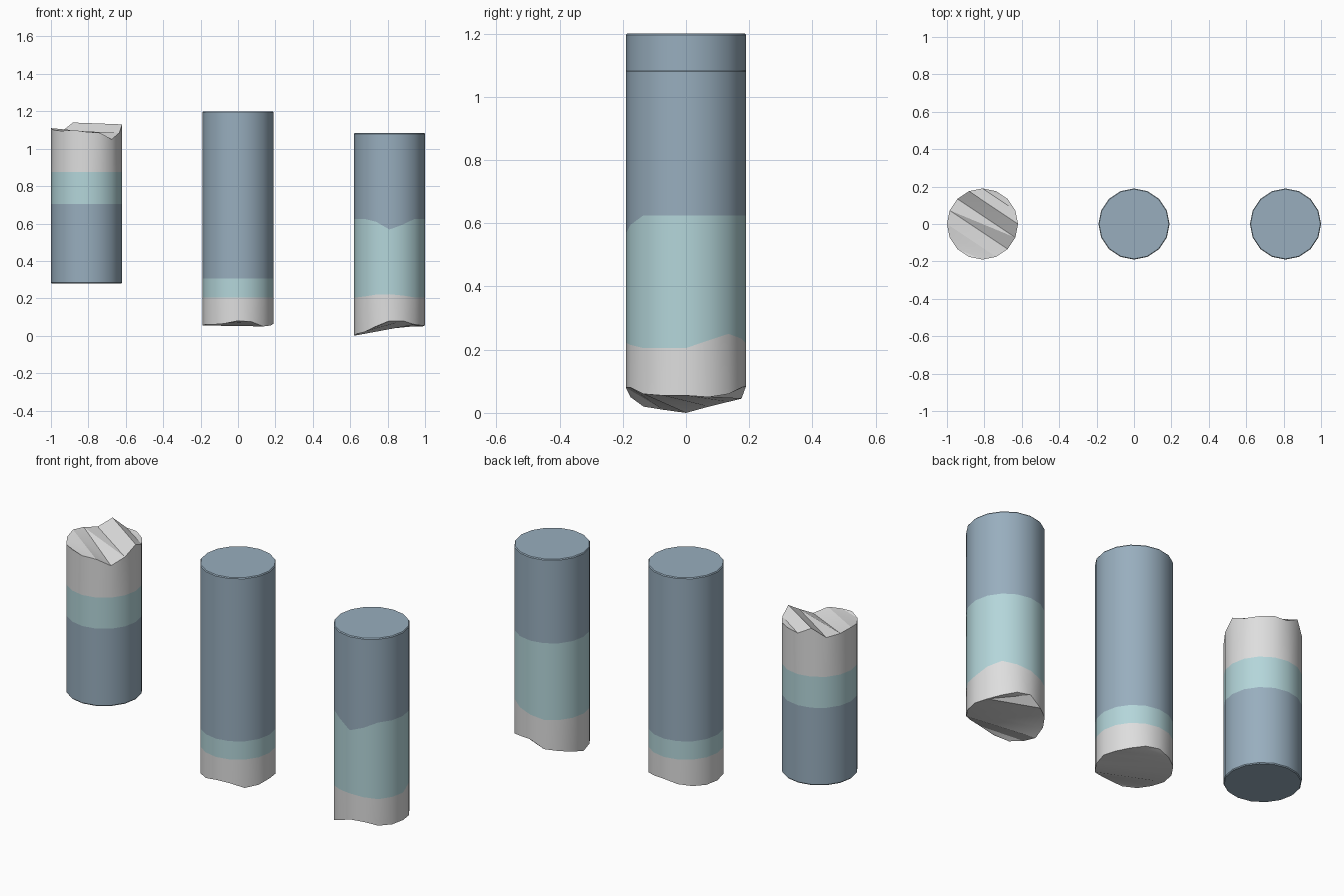
import bpy, bmesh, math

if "Cube" in bpy.data.objects:
    bpy.data.objects.remove(bpy.data.objects["Cube"])

N, R = 16, 0.19


def material(name, rgb):
    m = bpy.data.materials.new(name)
    m.diffuse_color = (*rgb, 1.0)
    m.use_nodes = True
    m.node_tree.nodes["Principled BSDF"].inputs["Base Color"].default_value = m.diffuse_color
    return m


MATS = [material("blue_grey", (0.314, 0.423, 0.515)),
        material("pale_teal", (0.456, 0.672, 0.701)),
        material("light_grey", (0.73, 0.73, 0.73))]


def level(z):
    return [z] * N


def core(name, x0, rings):
    """rings: (heights per side, scale), from the flat end to the broken end;
    one colour per band, and grooved strips across the broken end."""
    bm = bmesh.new()
    loops = []
    for heights, s in rings:
        loops.append([bm.verts.new((x0 + R * s * math.cos(2 * math.pi * i / N),
                                    R * s * math.sin(2 * math.pi * i / N), h))
                      for i, h in enumerate(heights)])
    # flat end
    bm.faces.new(loops[0]).material_index = 0
    # side bands (first one is the tiny rim bevel)
    for lo, hi, mi in zip(loops, loops[1:], (0, 0, 1, 2)):
        for i in range(N):
            j = (i + 1) % N
            bm.faces.new((lo[i], lo[j], hi[j], hi[i])).material_index = mi
    # broken end: strips between paired rim points, each split along its length
    rim = loops[-1]
    for k in range(N // 2 - 1):
        a, b, c, d = (rim[i % N] for i in (2 - k, 3 + k, 4 + k, 1 - k))
        for tri in ((a, b, c), (a, c, d)):
            bm.faces.new(tri).material_index = 2
    bmesh.ops.recalc_face_normals(bm, faces=bm.faces)
    me = bpy.data.meshes.new(name)
    bm.to_mesh(me)
    bm.free()
    for m in MATS:
        me.materials.append(m)
    ob = bpy.data.objects.new(name, me)
    bpy.context.collection.objects.link(ob)
    bpy.ops.object.select_all(action='DESELECT')
    ob.select_set(True)
    bpy.context.view_layer.objects.active = ob
    bpy.ops.object.shade_smooth_by_angle(angle=math.radians(30))


# left core: broken end up
left_rim = [1.13, 1.10, 1.10, 1.105, 1.10, 1.14, 1.09, 1.10,
            1.11, 1.10, 1.095, 1.10, 1.09, 1.085, 1.05, 1.085]
core("left_core", -0.81, [(level(0.28), 0.98), (level(0.285), 1),
                          (level(0.705), 1), (level(0.875), 1), (left_rim, 1)])

# middle core: broken end down
mid_rim = [0.065, 0.06, 0.065, 0.08, 0.085, 0.07, 0.06, 0.055,
           0.055, 0.06, 0.06, 0.065, 0.08, 0.075, 0.05, 0.055]
core("middle_core", 0.0, [(level(1.20), 0.98), (level(1.195), 1),
                          (level(0.305), 1), (level(0.205), 1), (mid_rim, 1)])

# right core: broken end down, wavy band edges
upper = level(0.625)
upper[11], upper[12], upper[13], upper[14] = 0.61, 0.568, 0.595, 0.625
lower = level(0.205)
lower[1], lower[2], lower[3], lower[4] = 0.23, 0.25, 0.235, 0.22
lower[10], lower[11], lower[12], lower[13] = 0.21, 0.22, 0.222, 0.215
right_rim = [0.055, 0.05, 0.06, 0.08, 0.085, 0.045, 0.035, 0.02,
             0.0, 0.01, 0.02, 0.05, 0.08, 0.08, 0.06, 0.055]
core("right_core", 0.81, [(level(1.085), 0.98), (level(1.08), 1),
                          (upper, 1), (lower, 1), (right_rim, 1)])
